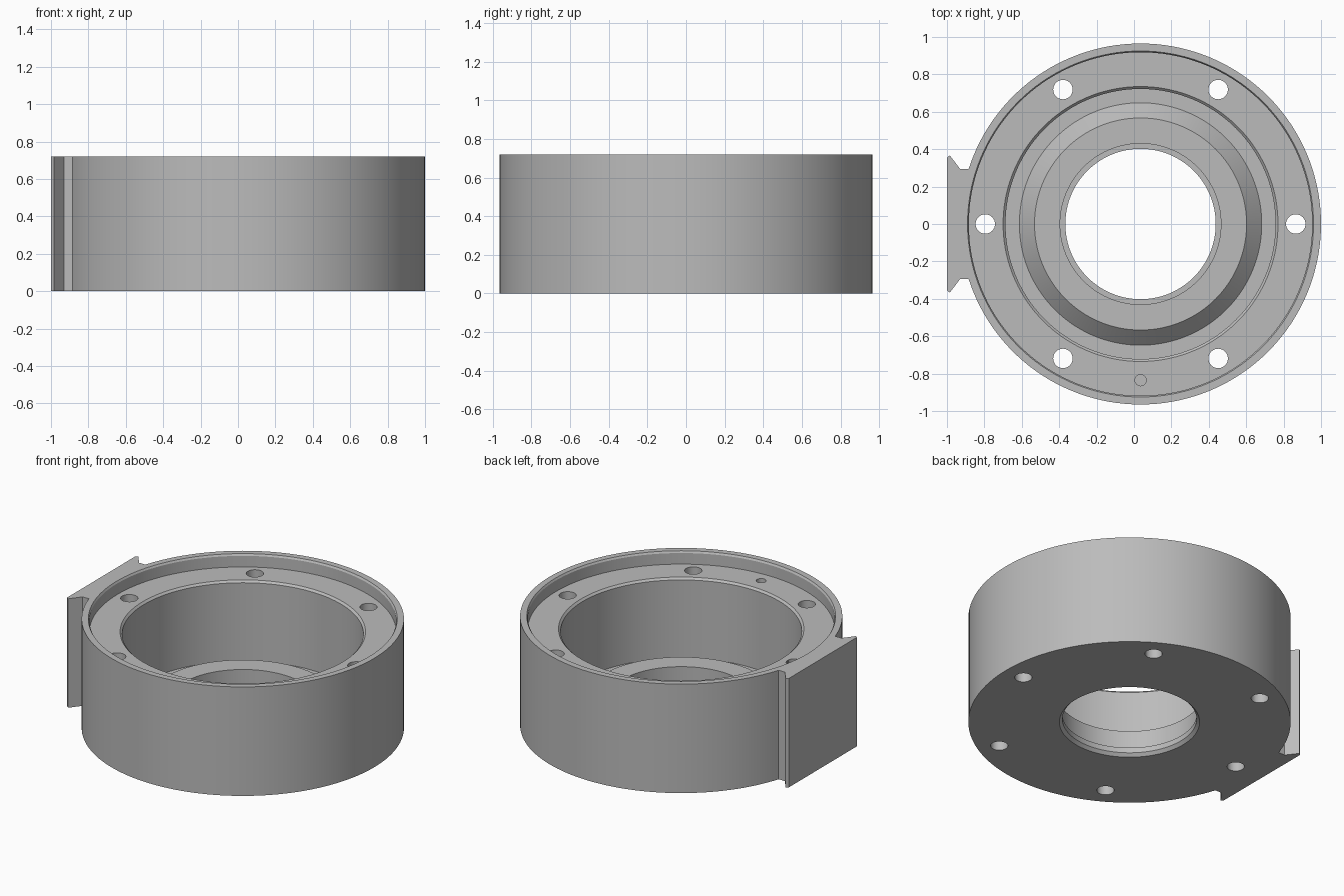
import bpy, bmesh, math

if "Cube" in bpy.data.objects:
    bpy.data.objects.remove(bpy.data.objects["Cube"], do_unlink=True)

CX = 0.035      # ring axis, offset by the side rail
R = 0.965       # outer radius
H = 0.72        # height
SEGMENTS = 144

metal = bpy.data.materials.new("grey_metal")
metal.use_nodes = True
grey = (0.5, 0.5, 0.5, 1)
metal.diffuse_color = grey
metal.node_tree.nodes["Principled BSDF"].inputs["Base Color"].default_value = grey


def finish(name, bm):
    bmesh.ops.recalc_face_normals(bm, faces=bm.faces)
    mesh = bpy.data.meshes.new(name)
    bm.to_mesh(mesh)
    bm.free()
    mesh.materials.append(metal)
    obj = bpy.data.objects.new(name, mesh)
    bpy.context.collection.objects.link(obj)
    return obj


def lathe(name, profile):
    """Revolve a closed radius/height profile around the ring axis."""
    bm = bmesh.new()
    rings = []
    for i in range(SEGMENTS):
        a = math.tau * i / SEGMENTS
        rings.append([bm.verts.new((CX + r * math.cos(a), r * math.sin(a), z))
                      for r, z in profile])
    n = len(profile)
    for i in range(SEGMENTS):
        p, q = rings[i], rings[(i + 1) % SEGMENTS]
        for j in range(n):
            k = (j + 1) % n
            bm.faces.new((p[j], q[j], q[k], p[k]))
    return finish(name, bm)


def prism(name, outline, z0, z1):
    bm = bmesh.new()
    face = bm.faces.new([bm.verts.new((x, y, z0)) for x, y in outline])
    top = bmesh.ops.extrude_face_region(bm, geom=[face])["geom"]
    bmesh.ops.translate(bm, vec=(0, 0, z1 - z0),
                        verts=[v for v in top if isinstance(v, bmesh.types.BMVert)])
    return finish(name, bm)


def circle(x, y, r, n=32):
    return [(x + r * math.cos(math.tau * i / n), y + r * math.sin(math.tau * i / n))
            for i in range(n)]


def combine(target, other, operation):
    mod = target.modifiers.new(operation.lower(), "BOOLEAN")
    mod.operation = operation
    mod.solver = "EXACT"
    mod.object = other
    other.hide_render = True
    bpy.ops.object.select_all(action="DESELECT")
    bpy.context.view_layer.objects.active = target
    target.select_set(True)
    bpy.ops.object.modifier_apply(modifier=mod.name)
    bpy.data.objects.remove(other, do_unlink=True)


# Stepped housing: rim, bolt ledge, deep bore, raised seat and centre hole
housing = lathe("bearing_housing", [
    (R, 0), (R, H),
    (0.925, H), (0.918, 0.708), (0.918, 0.635),
    (0.735, 0.635), (0.722, 0.622), (0.722, 0.105),
    (0.648, 0.105), (0.567, 0.185),
    (0.43, 0.185), (0.43, 0.055),
    (0.402, 0.055), (0.402, 0.02), (0.42, 0),
])

# Dovetail rail on the right side, its back buried in the wall
half = [(-1, 0.355), (-0.985, 0.367), (-0.93, 0.295), (-0.87, 0.295)]
arc = []
for i in range(13):
    y = 0.28 - 0.56 * i / 12
    arc.append((CX - math.sqrt(0.943 ** 2 - y * y), y))
rail = prism("dovetail_rail", half + arc + [(x, -y) for x, y in reversed(half)], 0, H)
combine(housing, rail, "UNION")

# Six through bolt holes
for i in range(6):
    a = math.tau * i / 6
    hole = prism("bolt_hole", circle(CX + 0.83 * math.cos(a), 0.83 * math.sin(a), 0.052),
                 -0.1, 0.9)
    combine(housing, hole, "DIFFERENCE")

# Blind locating pin hole
pin = prism("pin_hole", circle(CX, -0.835, 0.03), 0.5, 0.9)
combine(housing, pin, "DIFFERENCE")

bpy.ops.object.select_all(action="DESELECT")
housing.select_set(True)
bpy.context.view_layer.objects.active = housing
bpy.ops.object.shade_smooth_by_angle(angle=math.radians(25))
